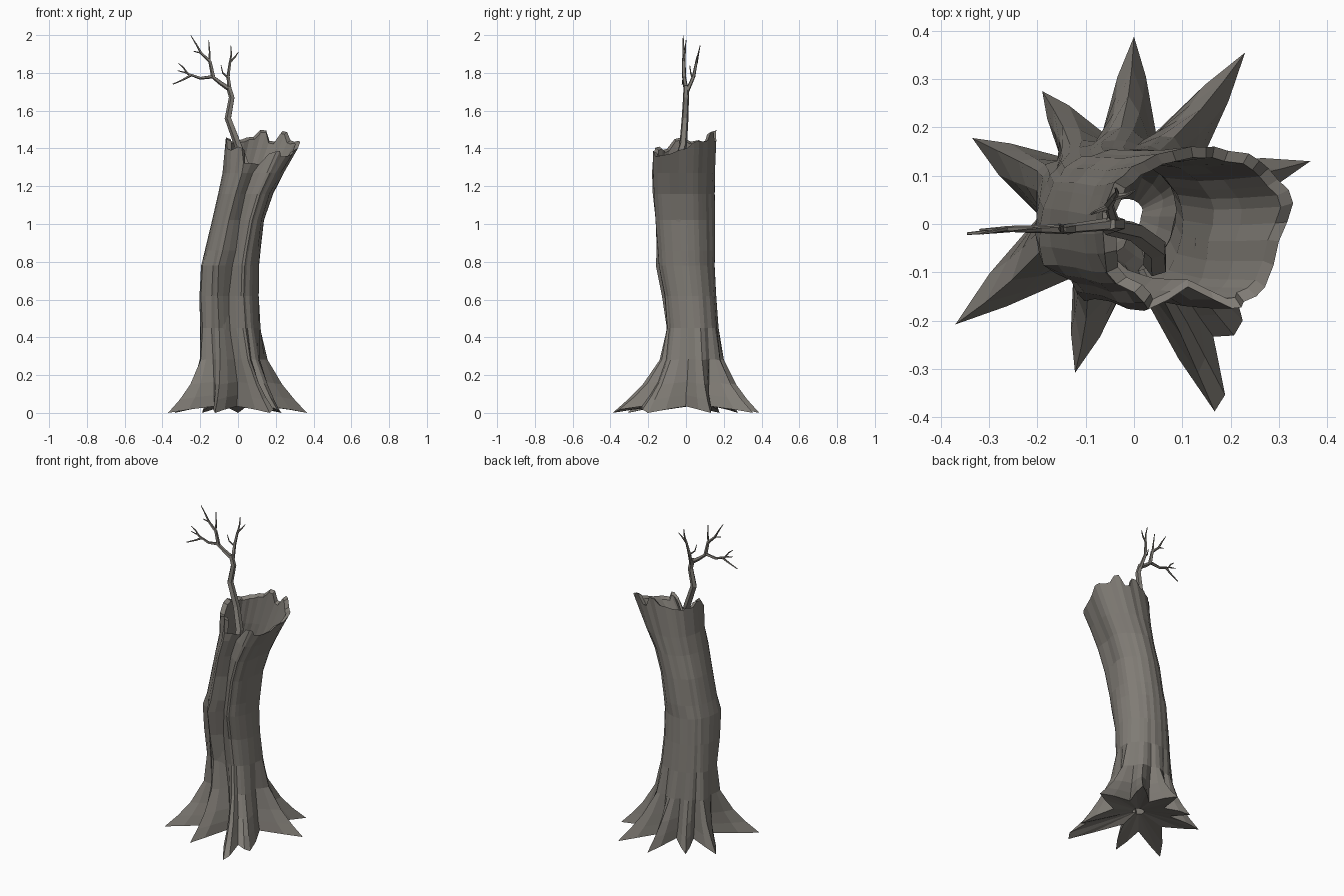
import bpy, bmesh, math, random
from mathutils import Vector

if "Cube" in bpy.data.objects:
    bpy.data.objects.remove(bpy.data.objects["Cube"])

random.seed(7)

bark = bpy.data.materials.new("grey_brown_bark")
bark.diffuse_color = (0.215, 0.2, 0.178, 1)
bark.use_nodes = True
bark.node_tree.nodes["Principled BSDF"].inputs["Base Color"].default_value = bark.diffuse_color


def finish(name, bm):
    bmesh.ops.recalc_face_normals(bm, faces=bm.faces)
    me = bpy.data.meshes.new(name)
    bm.to_mesh(me)
    bm.free()
    me.materials.append(bark)
    ob = bpy.data.objects.new(name, me)
    bpy.context.collection.objects.link(ob)
    return ob


# Root tips (x, y), then the angle and depth of the groove that follows each root
ROOTS = [(.365, .13, 38, 1.0), (.23, .355, 73, 1.0), (0, .388, 107, 1.0),
         (-.19, .275, 138, 1.0), (-.335, .178, 181, .98), (-.37, -.208, 230, .95),
         (-.122, -.308, 272, .66), (.167, -.388, 303, 1.0), (.225, -.2, 352, .86)]

# Trunk rings: z, centre x, centre y, radius x, radius y, root flare
RINGS = [(0, -.01, .02, .175, .165, 1), (.07, -.015, .02, .172, .158, .7),
         (.15, -.02, .025, .17, .152, .42), (.28, -.03, .03, .168, .147, .12),
         (.45, -.04, .03, .162, .138, .02), (.62, -.045, .018, .157, .144, 0),
         (.78, -.04, -.002, .154, .154, 0), (.86, -.025, -.006, .15, .158, 0),
         (1.02, .004, -.012, .145, .162, 0), (1.16, .044, -.018, .15, .166, 0),
         (1.27, .085, -.018, .17, .17, 0), (1.42, .13, -.015, .208, .174, 0)]


def trunk_ring(ring, scale=1.0, flare_on=True, jitter=0.0):
    z, cx, cy, rx, ry, flare = ring
    flare = flare if flare_on else 0
    corners = []
    for tx, ty, groove, depth in ROOTS:
        a = math.atan2(ty, tx)
        k = scale * (1 + random.uniform(-jitter, jitter))
        if .6 < z < .8 and 200 < math.degrees(a) % 360 < 255:
            k *= 1.1                                 # broken bark bulge
        p = Vector((cx + rx * k * math.cos(a), cy + ry * k * math.sin(a), z))
        corners.append(p.lerp(Vector((tx, ty, z)), flare))
        b = math.radians(groove + (6 * math.sin(z * 9) if groove == 272 else 0))
        d = depth if groove != 352 or z > .9 or z < .4 else .97
        k = scale * (d + .08 * flare + random.uniform(-jitter, jitter))
        if groove == 303:
            k += .75 * flare                         # broad front root
        corners.append(Vector((cx + rx * k * math.cos(b), cy + ry * k * math.sin(b),
                               z + .035 * flare)))
    pts = []
    for i, p in enumerate(corners):
        q = corners[(i + 1) % len(corners)]
        m = p.lerp(q, .5)
        c = Vector((cx, cy, m.z))
        bulge = 1.03 + (.1 * flare if i in (12, 13, 14) else .03 * flare)
        pts += [p, c + (m - c) * bulge]
    return pts


# Broken rim height by direction, one step for every two points
rim_z = []
step = 0
for i, p in enumerate(trunk_ring(RINGS[-1])):
    a = math.atan2(p.y + .015, p.x - .13)
    if i % 2 == 0:
        step = random.uniform(-.035, .03)
    h = 1.43 + .045 * math.sin(a) - .012 * math.cos(a) + step
    if abs(math.degrees(a) % 360 - 262) < 20:
        h = 1.32 + step * .4                         # front notch
    rim_z.append(h)


def at_rim(pts, drop=0):
    for p, h in zip(pts, rim_z):
        p.x += (h - 1.42) * .25
        p.z = h - drop
    return pts


# Hollow trunk with roots: up the outside, over the rim, down the inside
loops = [trunk_ring(r, jitter=.025 if .2 < r[0] < 1.4 else 0) for r in RINGS]
at_rim(loops[-1])
loops.append(at_rim(trunk_ring(RINGS[-1], .87), .012))
for idx, s in ((10, .86), (9, .86), (7, .86), (5, .86), (3, .8), (2, .5), (1, .2)):
    loops.append(trunk_ring(RINGS[idx], s, False))

bm = bmesh.new()
vl = [[bm.verts.new(p) for p in l] for l in loops]
for i, a in enumerate(vl):
    b = vl[(i + 1) % len(vl)]
    for j in range(len(a)):
        k = (j + 1) % len(a)
        bm.faces.new((a[j], a[k], b[k], b[j]))
finish("hollow_trunk", bm)


# Tapered five-sided twig along a path
def twig(bm, path, r0, r1, sides=5):
    pts = [Vector(p) for p in path]
    rows = []
    for i, p in enumerate(pts):
        d = (pts[min(i + 1, len(pts) - 1)] - pts[max(i - 1, 0)]).normalized()
        u = d.cross(Vector((0, 1, .1))).normalized()
        v = d.cross(u)
        r = r0 + (r1 - r0) * i / (len(pts) - 1)
        rows.append([bm.verts.new(p + r * (u * math.cos(t) + v * math.sin(t)))
                     for t in [math.tau * s / sides for s in range(sides)]])
    for a, b in zip(rows, rows[1:]):
        for j in range(sides):
            k = (j + 1) % sides
            bm.faces.new((a[j], a[k], b[k], b[j]))
    bm.faces.new(rows[0])
    bm.faces.new(rows[-1])


# Bare branch growing out of the hollow
TWIGS = [
    ([(.045, -.085, 1.2), (.045, -.05, 1.3), (0, -.015, 1.42), (-.052, -.005, 1.56),
      (-.032, 0, 1.67), (-.05, 0, 1.73)], .026, .014),
    ([(-.045, 0, 1.715), (-.09, -.005, 1.745), (-.135, -.01, 1.78), (-.2, -.01, 1.772),
      (-.265, -.01, 1.795), (-.29, -.015, 1.83), (-.315, -.02, 1.85)], .014, .002),
    ([(-.25, -.01, 1.787), (-.29, -.015, 1.765), (-.345, -.02, 1.74)], .007, .003),
    ([(-.27, -.01, 1.8), (-.32, -.012, 1.812)], .005, .002),
    ([(-.13, -.01, 1.775), (-.148, -.012, 1.86), (-.195, -.012, 1.905),
      (-.22, -.014, 1.95), (-.25, -.015, 1.998)], .012, .002),
    ([(-.15, -.012, 1.865), (-.15, -.005, 1.91), (-.155, 0, 1.975)], .007, .002),
    ([(-.195, -.012, 1.905), (-.235, -.015, 1.915)], .005, .002),
    ([(-.04, 0, 1.69), (-.052, .04, 1.78), (-.042, .055, 1.855), (-.015, .06, 1.885),
      (.002, .07, 1.91)], .012, .002),
    ([(-.042, .055, 1.85), (-.035, .065, 1.9), (-.038, .075, 1.945)], .007, .002),
    ([(-.052, .035, 1.775), (-.08, .025, 1.8), (-.09, .02, 1.84)], .006, .002),
]
bm = bmesh.new()
for path, r0, r1 in TWIGS:
    twig(bm, path, r0, r1)
finish("bare_branch", bm)
